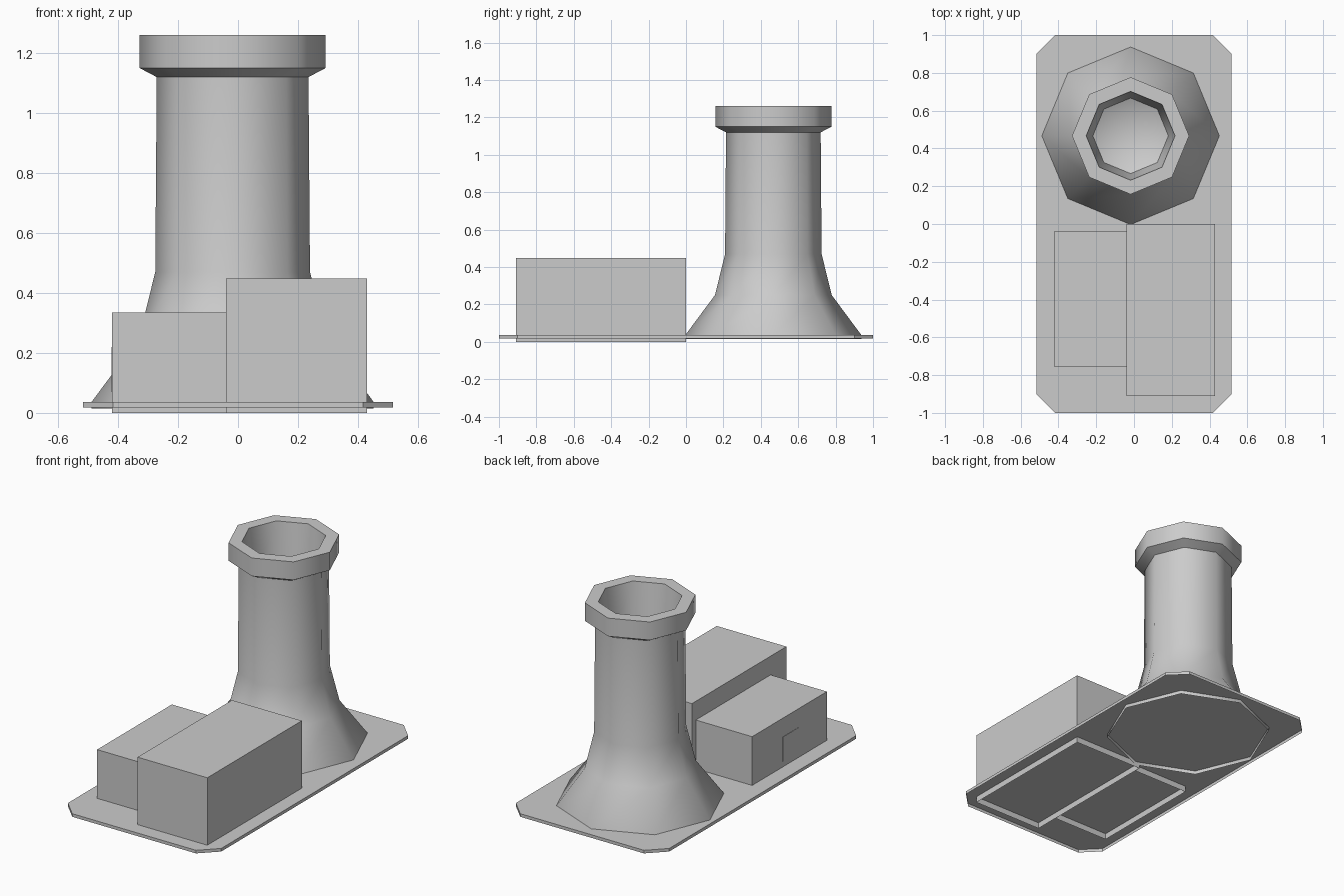
import bpy, bmesh, math

if "Cube" in bpy.data.objects:
    bpy.data.objects.remove(bpy.data.objects["Cube"])

GREY = (0.6, 0.6, 0.6, 1)
mat = bpy.data.materials.new("plain grey")
mat.use_nodes = True
mat.diffuse_color = GREY
mat.node_tree.nodes["Principled BSDF"].inputs["Base Color"].default_value = GREY


def finish(bm, name, smooth=False):
    bmesh.ops.recalc_face_normals(bm, faces=bm.faces)
    mesh = bpy.data.meshes.new(name)
    bm.to_mesh(mesh)
    bm.free()
    mesh.materials.append(mat)
    obj = bpy.data.objects.new(name, mesh)
    bpy.context.collection.objects.link(obj)
    if smooth:
        bpy.ops.object.select_all(action='DESELECT')
        obj.select_set(True)
        bpy.context.view_layer.objects.active = obj
        bpy.ops.object.shade_smooth_by_angle(angle=math.radians(50))
    return obj


def open_prism(name, outline, bottom, top):
    """Extruded outline with a lid and no floor."""
    bm = bmesh.new()
    lid = bm.faces.new([bm.verts.new((x, y, top)) for x, y in outline])
    skirt = bmesh.ops.extrude_edge_only(bm, edges=lid.edges[:])
    for v in skirt["geom"]:
        if isinstance(v, bmesh.types.BMVert):
            v.co.z = bottom
    return finish(bm, name)


def rectangle(x0, x1, y0, y1):
    return [(x0, y0), (x1, y0), (x1, y1), (x0, y1)]


def lathe(name, profile, centre, sides=8):
    """Profile of (radius, height) turned into rings; zero radius makes a tip."""
    bm = bmesh.new()
    rings = []
    for r, z in profile:
        n = sides if r else 1
        turn = [2 * math.pi * i / sides for i in range(n)]
        rings.append([bm.verts.new((centre[0] + r * math.cos(a),
                                    centre[1] + r * math.sin(a), z)) for a in turn])
    for low, high in zip(rings, rings[1:]):
        for i in range(sides):
            j = (i + 1) % sides
            if len(high) == 1:
                bm.faces.new((low[i], low[j], high[0]))
            else:
                bm.faces.new((low[i], low[j], high[j], high[i]))
    return finish(bm, name, smooth=True)


# Ground slab with cut corners
W, L, C = 0.517, 1.0, 0.1
slab = [(W - C, -L), (W, C - L), (W, L - C), (W - C, L),
        (C - W, L), (-W, L - C), (-W, C - L), (C - W, -L)]
open_prism("ground_slab", slab, 0.018, 0.037)

# Two plain buildings
open_prism("tall_building", rectangle(-0.04, 0.43, -0.91, 0), 0, 0.448)
open_prism("low_building", rectangle(-0.42, -0.04, -0.757, -0.037), 0, 0.334)

# Door plate on the side of the low building
bm = bmesh.new()
bmesh.ops.create_cube(bm, size=1)
for v in bm.verts:
    v.co.x = -0.42 + v.co.x * 0.004
    v.co.y = -0.405 + v.co.y * 0.15
    v.co.z = 0.145 + v.co.z * 0.15
finish(bm, "door")

# Flared eight-sided chimney with a collar and a hollow mouth
lathe("chimney", [(0.47, 0.015), (0.47, 0.037), (0.312, 0.25), (0.258, 0.47),
                  (0.253, 1.12), (0.31, 1.15), (0.31, 1.26), (0.235, 1.26),
                  (0.2, 0.95), (0, 0.85)], (-0.018, 0.467))
